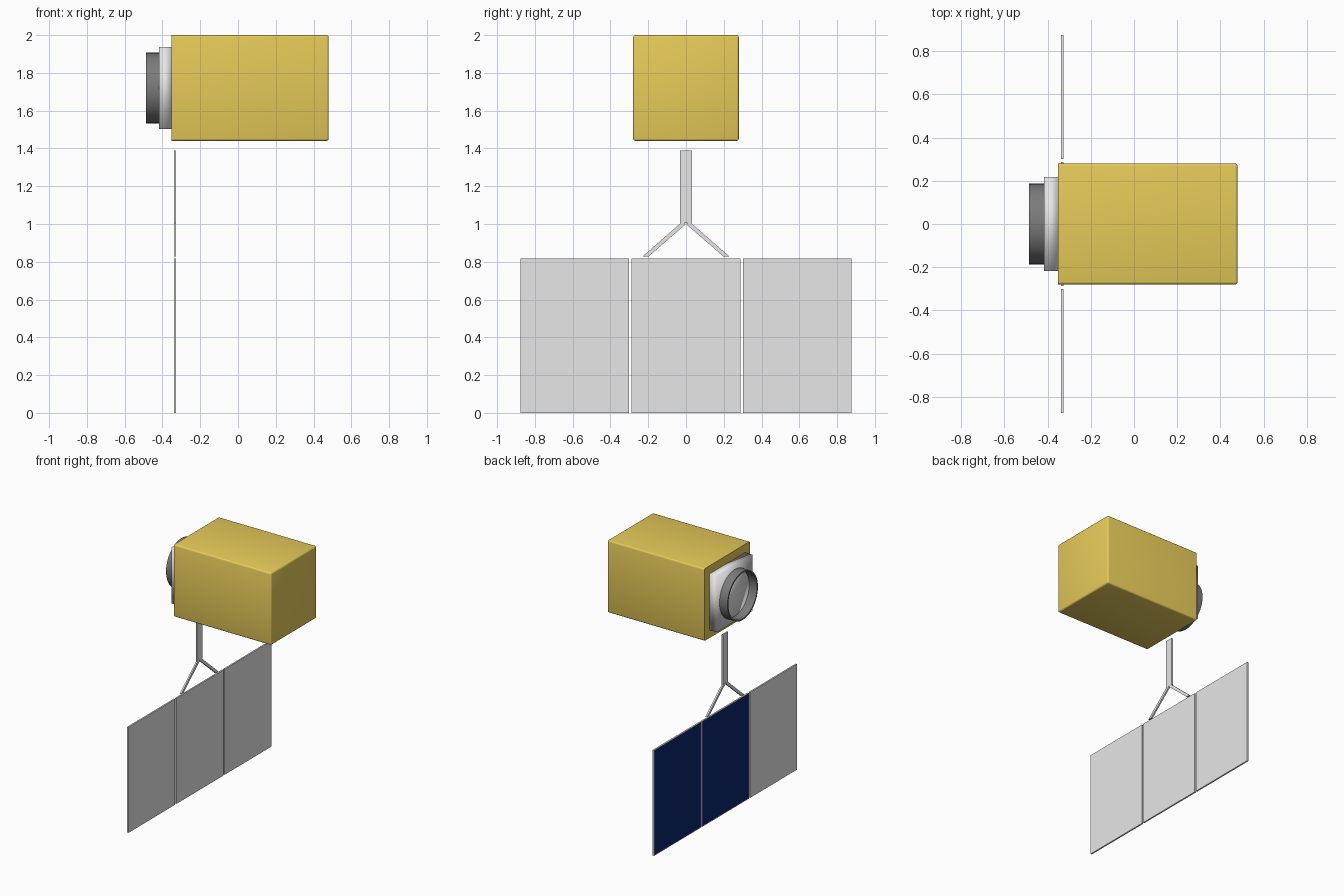
import bpy, bmesh, math
from mathutils import Vector

cube = bpy.data.objects.get("Cube")
if cube:
    bpy.data.objects.remove(cube, do_unlink=True)


def material(name, rgb):
    mat = bpy.data.materials.new(name)
    mat.use_nodes = True
    mat.diffuse_color = (*rgb, 1)
    mat.node_tree.nodes["Principled BSDF"].inputs["Base Color"].default_value = (*rgb, 1)
    return mat


gold = material("gold foil", (0.8, 0.6, 0.1))
grey = material("light grey", (0.8, 0.8, 0.8))
dark = material("dark grey", (0.2, 0.2, 0.2))
navy = material("navy cells", (0.003, 0.018, 0.156))


def finish(name, bm, mats, angle=None):
    bmesh.ops.recalc_face_normals(bm, faces=bm.faces)
    mesh = bpy.data.meshes.new(name)
    bm.to_mesh(mesh)
    bm.free()
    for mat in mats:
        mesh.materials.append(mat)
    obj = bpy.data.objects.new(name, mesh)
    bpy.context.collection.objects.link(obj)
    if angle:
        bpy.ops.object.select_all(action="DESELECT")
        obj.select_set(True)
        bpy.context.view_layer.objects.active = obj
        bpy.ops.object.shade_smooth_by_angle(angle=math.radians(angle))
    return obj


def box(low, high):
    bm = bmesh.new()
    bmesh.ops.create_cube(bm, size=1)
    low, high = Vector(low), Vector(high)
    for v in bm.verts:
        v.co = (low + high) / 2 + v.co * (high - low)
    return bm


def prism(outline, x0, x1):
    """Extrude a (y, z) outline along x."""
    bm = bmesh.new()
    face = bm.faces.new([bm.verts.new((x0, y, z)) for y, z in outline])
    new = bmesh.ops.extrude_face_region(bm, geom=[face])["geom"]
    moved = [g for g in new if isinstance(g, bmesh.types.BMVert)]
    bmesh.ops.translate(bm, verts=moved, vec=(x1 - x0, 0, 0))
    return bm


# Foil-wrapped body, rounded everywhere but around its open end
END = -0.353
bm = box((END, -0.28, 1.44), (0.48, 0.28, 2))
edges = [e for e in bm.edges if any(v.co.x > 0 for v in e.verts)]
bmesh.ops.bevel(bm, geom=edges, offset=0.012, segments=3, profile=0.5, affect="EDGES")
finish("body", bm, [gold], 60)

# Square end plate, shaded soft all over
PLATE = -0.418
bm = box((PLATE, -0.218, 1.503), (END, 0.218, 1.937))
finish("end_plate", bm, [grey], 179)

# Docking ring: a rectangular section spun around the x axis
CENTRE = 1.72
bm = bmesh.new()
section = [(PLATE, 0.187), (-0.486, 0.187), (-0.486, 0.176), (PLATE, 0.176)]
verts = [bm.verts.new((x, 0, CENTRE + r)) for x, r in section]
loop = [bm.edges.new((verts[i], verts[(i + 1) % 4])) for i in range(4)]
bmesh.ops.spin(bm, geom=verts + loop, cent=(0, 0, CENTRE), axis=(1, 0, 0),
               angle=math.tau, steps=48)
bmesh.ops.remove_doubles(bm, verts=bm.verts, dist=0.0005)
finish("docking_ring", bm, [dark], 40)

# Boom and its forked legs
BACK, FRONT = -0.339, -0.327
finish("boom", box((BACK, -0.032, 1.005), (FRONT, 0.032, 1.39)), [grey])
for side, name in ((-1, "right_boom_leg"), (1, "left_boom_leg")):
    outline = [(0, 1.0), (0.022, 1.01), (0.23, 0.828), (0.198, 0.828)]
    finish(name, prism([(side * y, z) for y, z in outline], BACK, FRONT), [grey])

# Three panels with a rim; two of them carry cells on the outer face
for name, y0, y1, cells in (("panel_plain", -0.875, -0.302, False),
                            ("panel_middle", -0.288, 0.288, True),
                            ("panel_end", 0.302, 0.875, True)):
    bm = box((BACK, y0, 0), (FRONT, y1, 0.818))
    outer = min(bm.faces, key=lambda f: f.calc_center_median().x)
    bmesh.ops.inset_individual(bm, faces=[outer], thickness=0.006, depth=-0.001)
    outer.material_index = 1 if cells else 0
    finish(name, bm, [grey, navy])
